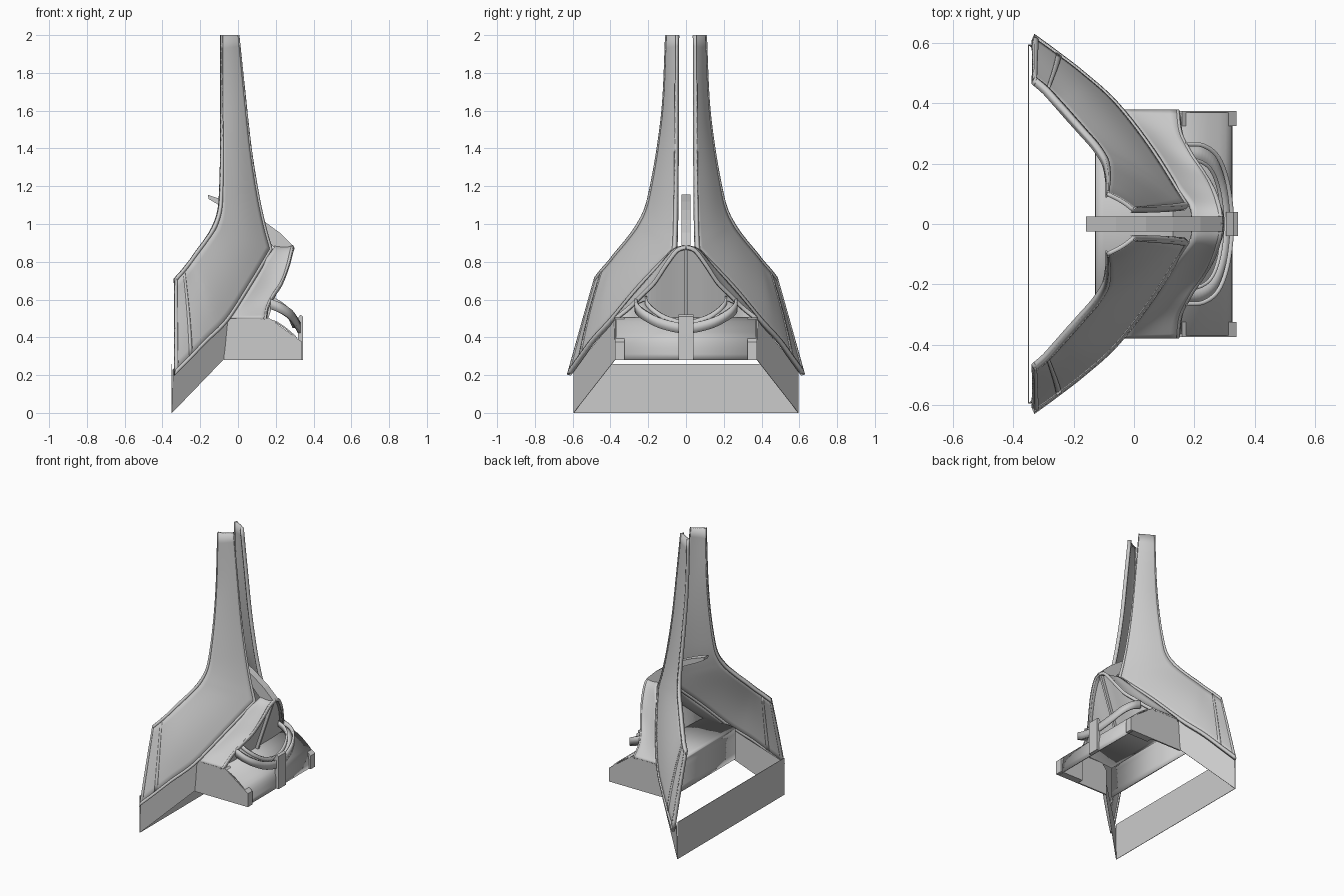
import bpy, math
from mathutils import Vector

cube = bpy.data.objects.get("Cube")
if cube:
    bpy.data.objects.remove(cube, do_unlink=True)

grey = bpy.data.materials.new("concrete grey")
grey.use_nodes = True
TONE = (0.6, 0.6, 0.6, 1)
grey.diffuse_color = TONE
grey.node_tree.nodes["Principled BSDF"].inputs["Base Color"].default_value = TONE


def build(name, verts, faces, thick=0, mirror=False, smooth=False):
    mesh = bpy.data.meshes.new(name)
    mesh.from_pydata([tuple(v) for v in verts], [], faces)
    mesh.materials.append(grey)
    obj = bpy.data.objects.new(name, mesh)
    bpy.context.collection.objects.link(obj)
    if thick:
        mod = obj.modifiers.new("thickness", 'SOLIDIFY')
        mod.thickness, mod.offset = thick, 0
    if mirror:
        mod = obj.modifiers.new("mirror", 'MIRROR')
        mod.use_axis = (False, True, False)
    bpy.ops.object.select_all(action='DESELECT')
    obj.select_set(True)
    bpy.context.view_layer.objects.active = obj
    bpy.ops.object.mode_set(mode='EDIT')
    bpy.ops.mesh.select_all(action='SELECT')
    bpy.ops.mesh.normals_make_consistent(inside=False)
    bpy.ops.object.mode_set(mode='OBJECT')
    if smooth:
        bpy.ops.object.shade_smooth_by_angle(angle=math.radians(35))
    return obj


def sheet(name, rows, thick, mirror=True, smooth=True):
    n = len(rows[0])
    faces = [(i * n + j, i * n + j + 1, (i + 1) * n + j + 1, (i + 1) * n + j)
             for i in range(len(rows) - 1) for j in range(n - 1)]
    return build(name, [p for r in rows for p in r], faces, thick, mirror, smooth)


def extrude_y(name, profile, y0, y1, mirror=False):
    n = len(profile)
    verts = [(x, y, z) for y in (y0, y1) for x, z in profile]
    faces = [tuple(range(n)), tuple(range(n, 2 * n))]
    faces += [(i, (i + 1) % n, n + (i + 1) % n, n + i) for i in range(n)]
    return build(name, verts, faces, mirror=mirror)


def spline(points, steps=5):
    p = [Vector(q) for q in points]
    p = [2 * p[0] - p[1]] + p + [2 * p[-1] - p[-2]]
    out = []
    for a, b, c, d in zip(p, p[1:], p[2:], p[3:]):
        for k in range(steps):
            t = k / steps
            out.append(0.5 * (2 * b + (c - a) * t + (2 * a - 5 * b + 4 * c - d) * t * t
                              + (3 * b - a - 3 * c + d) * t ** 3))
    return out + [p[-2]]


# Sweeping wings: front/bottom rail and back/top rail
front_rail = spline([(0, .045, 2), (.032, .046, 1.7), (.065, .047, 1.4), (.105, .048, 1.15),
                     (.142, .05, .98), (.177, .053, .86)])
front_rail += spline([(.177, .053, .86), (.06, .24, .665), (-.06, .395, .48), (-.17, .495, .37),
                      (-.26, .565, .275), (-.335, .62, .2)])[1:]
back_rail = spline([(-.09, .1, 2), (-.09, .115, 1.65), (-.09, .145, 1.4), (-.095, .185, 1.18),
                    (-.105, .215, 1.07), (-.135, .26, .985), (-.18, .31, .915),
                    (-.225, .36, .855), (-.26, .4, .805), (-.295, .44, .76), (-.335, .475, .715)])


def wing_rows(s0, s1, count, i0=0, i1=None):
    rows = []
    last = len(front_rail) - 1
    rails = [(a, b, min(1, 4 * (1 - i / last)))
             for i, (a, b) in enumerate(zip(front_rail, back_rail))]
    for a, b, fade in rails[i0:i1]:
        row = []
        for k in range(count + 1):
            s = s0 + (s1 - s0) * k / count
            bulge = .045 * fade * math.sin(math.pi * s) * (b - a).length
            row.append(a.lerp(b, s) + Vector((.6, .8, 0)) * bulge)
        rows.append(row)
    return rows


sheet("wing_shell", wing_rows(0, 1, 8), .014)
sheet("wing_front_rim", wing_rows(0, .05, 1), .024)
sheet("wing_back_rim", wing_rows(.95, 1, 1), .024)
sheet("wing_tip_rim", wing_rows(0, 1, 8, -2), .024)
sheet("wing_tip_seam", wing_rows(.05, .95, 8, -7, -5), .02)

# Saddle canopy over the entrance
arch = spline([(.15, .375, .5), (.16, .3, .56), (.19, .24, .62), (.235, .17, .69),
               (.27, .11, .78), (.29, .05, .86), (.295, 0, .88)])
back = spline([(-.045, .375, .5), (-.01, .33, .56), (.03, .28, .62), (.08, .21, .7),
               (.13, .13, .79), (.185, .06, .865), (.19, 0, .88)])
rows = []
for i, (a, b) in enumerate(zip(arch, back)):
    sag = .02 * math.sin(math.pi * i / (len(arch) - 1))
    rows.append([b.lerp(a, k / 6) - Vector((0, 0, sag * math.sin(math.pi * k / 6)))
                 for k in range(7)])
sheet("canopy", rows, .014)
sheet("canopy_rim", [[a, a - Vector((.012, 0, .006))] for a in arch], .02)

# Recessed glazing under the canopy and its mullion
sheet("entrance_glazing", [[(a.x - .035, a.y, a.z - .005), (.13, a.y, .49)] for a in arch],
      .01, smooth=False)
extrude_y("mullion", [(.13, .5), (.16, .5), (.285, .87), (.25, .87)], -.008, .008)

# Central fin between the wings
extrude_y("ridge_fin", [(-.16, 1.155), (-.06, 1.12), (.04, 1.075), (.13, 1.02), (.22, .955),
                        (.292, .885), (.2, .865), (.12, .95), (0, 1.05), (-.1, 1.1),
                        (-.155, 1.132)], -.025, .025)

# Hollow base: rounded roof shell open below, side walls and front end piers
roof = spline([(-.125, 0, .28), (-.125, 0, .4), (-.122, 0, .48), (-.1, 0, .5), (.15, 0, .5),
               (.28, 0, .425), (.318, 0, .37), (.322, 0, .28)], 3)
sheet("base_shell", [[(p.x, y, p.z) for y in (-.37, .37)] for p in roof], .008, mirror=False)
extrude_y("base_side", [(-.075, .28), (-.075, .46), (-.04, .503), (.16, .503), (.34, .375),
                        (.34, .28)], .365, .375, mirror=True)
extrude_y("end_pier", [(.16, .28), (.16, .505), (.34, .375), (.34, .28)], .325, .375, mirror=True)

# Tilted ring balcony with deck and parapet
half = [(.17, .265, .57), (.23, .26, .545), (.28, .22, .51), (.312, .13, .465), (.325, 0, .44)]
ring = spline(half + [(x, -y, z) for x, y, z in half[-2::-1]])
centre = Vector((.17, 0, 0))


def ring_rows(s0, h0, s1, h1):
    rows = []
    for p in ring:
        flat = Vector((p.x, p.y, 0)) - centre
        rows.append([centre + flat * s + Vector((0, 0, p.z + h))
                     for s, h in ((s0, h0), (s1, h1))])
    return rows


sheet("balcony_parapet", ring_rows(1, -.02, 1, .035), .014, mirror=False)
sheet("balcony_deck", ring_rows(1, 0, .8, .02), .012, mirror=False)
sheet("balcony_inner_rail", ring_rows(.8, .01, .8, .05), .012, mirror=False)

# Centre post holding the balcony
extrude_y("centre_post", [(.318, .28), (.345, .28), (.345, .51), (.33, .52), (.305, .48),
                          (.318, .44)], -.04, .04)

# Sloping skirt walls and the back wall
sheet("skirt_side", [[(-.35, .595, 0), (-.345, .595, .23)],
                     [(-.075, .372, .285), (-.055, .38, .49)]], .003, smooth=False)
sheet("back_wall", [[(-.35, -.595, 0), (-.35, -.595, .26)],
                    [(-.35, .595, 0), (-.35, .595, .26)]], .003, mirror=False, smooth=False)
